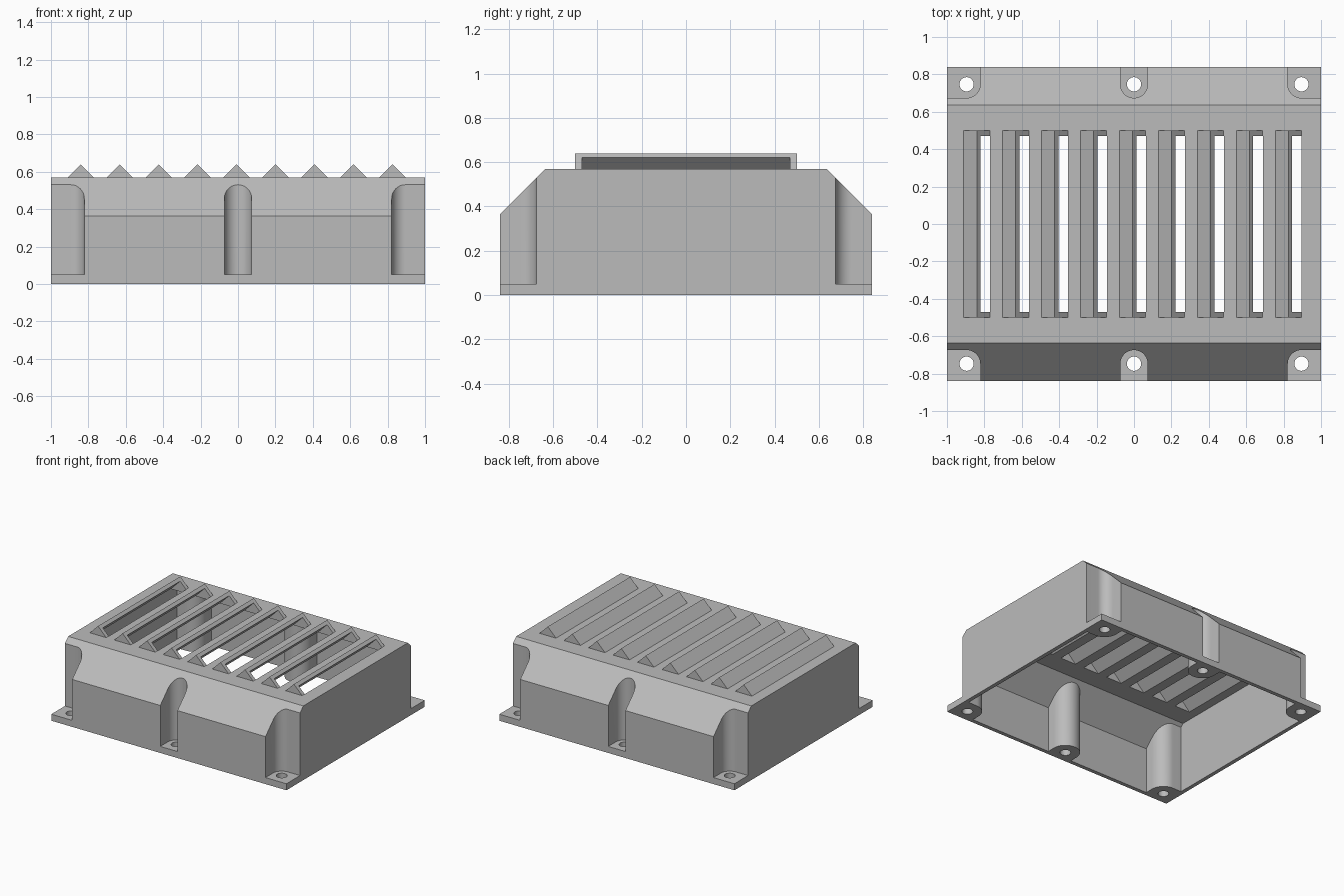
import bpy, bmesh
from math import sin, cos, pi
from mathutils import Vector

cube = bpy.data.objects.get("Cube")
if cube:
    bpy.data.objects.remove(cube, do_unlink=True)

grey = bpy.data.materials.new("light grey plastic")
grey.use_nodes = True
colour = (0.5, 0.5, 0.5, 1)
grey.diffuse_color = colour
grey.node_tree.nodes["Principled BSDF"].inputs["Base Color"].default_value = colour

WALL = 0.03
HALF_X, HALF_Y, TOP, EAVE = 1.0, 0.84, 0.57, 0.365
SCREW_X, SCREW_Y, BAY_R = 0.895, 0.747, 0.073


def prism(name, outlines, axis, start, end):
    """Extrude 2D outlines along an axis into one mesh object."""
    bm = bmesh.new()
    for outline in outlines:
        if axis == "X":
            points = [(start, a, b) for a, b in outline]
        elif axis == "Y":
            points = [(a, start, b) for a, b in outline]
        else:
            points = [(a, b, start) for a, b in outline]
        face = bm.faces.new([bm.verts.new(p) for p in points])
        extruded = bmesh.ops.extrude_face_region(bm, geom=[face])["geom"]
        moved = [g for g in extruded if isinstance(g, bmesh.types.BMVert)]
        shift = Vector([(end - start) * (axis == k) for k in "XYZ"])
        bmesh.ops.translate(bm, verts=moved, vec=shift)
    bmesh.ops.recalc_face_normals(bm, faces=bm.faces)
    mesh = bpy.data.meshes.new(name)
    bm.to_mesh(mesh)
    bm.free()
    mesh.materials.append(grey)
    obj = bpy.data.objects.new(name, mesh)
    bpy.context.collection.objects.link(obj)
    return obj


def combine(target, tool, operation="DIFFERENCE"):
    """Apply a boolean and discard the tool object."""
    mod = target.modifiers.new(tool.name, "BOOLEAN")
    mod.operation, mod.solver, mod.object = operation, "EXACT", tool
    bpy.context.view_layer.objects.active = target
    bpy.ops.object.modifier_apply(modifier=mod.name)
    bpy.data.objects.remove(tool, do_unlink=True)


def arc(cx, cy, r, a0, a1, n):
    return [(cx + r * cos(a0 + (a1 - a0) * i / n),
             cy + r * sin(a0 + (a1 - a0) * i / n)) for i in range(n + 1)]


def bays(grow):
    """Outlines of the six screw bays, widened by grow."""
    r = BAY_R + grow
    middle = [(r, 1.2)] + arc(0, SCREW_Y, r, 0, -pi, 32) + [(-r, 1.2)]
    corner = ([(1.2, 1.2), (SCREW_X - r, 1.2)]
              + arc(SCREW_X, SCREW_Y, r, pi, 1.5 * pi, 16) + [(1.2, SCREW_Y - r)])
    shapes = []
    for sy in (-1, 1):
        shapes.append([(x, y * sy) for x, y in middle])
        shapes += [[(x * sx, y * sy) for x, y in corner] for sx in (-1, 1)]
    return shapes


def section(inset, bottom):
    """Chamfered cross-section of the cover."""
    y, top = HALF_Y - inset, TOP - inset
    slope = HALF_Y + EAVE - inset * 2 ** 0.5
    return [(-y, bottom), (y, bottom), (y, slope - y), (slope - top, top),
            (top - slope, top), (-y, slope - y)]


# Hollow shell, with the bay walls left standing inside
cover = prism("vent_cover", [section(0, 0)], "X", -HALF_X, HALF_X)
cavity = prism("cavity", [section(WALL, -0.1)], "X", WALL - HALF_X, HALF_X - WALL)
combine(cavity, prism("bay_walls", bays(WALL), "Z", -0.5, 1))
combine(cover, cavity)

# Screw bays and screw holes
combine(cover, prism("bays", bays(0), "Z", 0.05, 1))
holes = [arc(x, y, 0.038, 0, 2 * pi, 32)[:-1]
         for x in (-SCREW_X, 0, SCREW_X) for y in (-SCREW_Y, SCREW_Y)]
combine(cover, prism("screw_holes", holes, "Z", -0.1, 0.2))

# Louvre hoods, each open towards +x through the top plate
centres = [-0.0075 + 0.2083 * i for i in range(-4, 5)]
hoods = [[(c - 0.07, TOP), (c - 0.055, TOP - 0.015), (c + 0.055, TOP - 0.015),
          (c + 0.07, TOP), (c, TOP + 0.07)] for c in centres]
slots = [[(c + 0.02, 0.62), (c - 0.1, 0.5), (c + 0.071, 0.5), (c + 0.071, 0.62)]
         for c in centres]
combine(cover, prism("hoods", hoods, "Y", -0.5, 0.5), "UNION")
combine(cover, prism("slots", slots, "Y", -0.47, 0.47))

# Smooth the rounded bays, keep the other edges sharp
bpy.ops.object.select_all(action="DESELECT")
cover.select_set(True)
bpy.context.view_layer.objects.active = cover
bpy.ops.object.shade_smooth_by_angle(angle=0.5)
